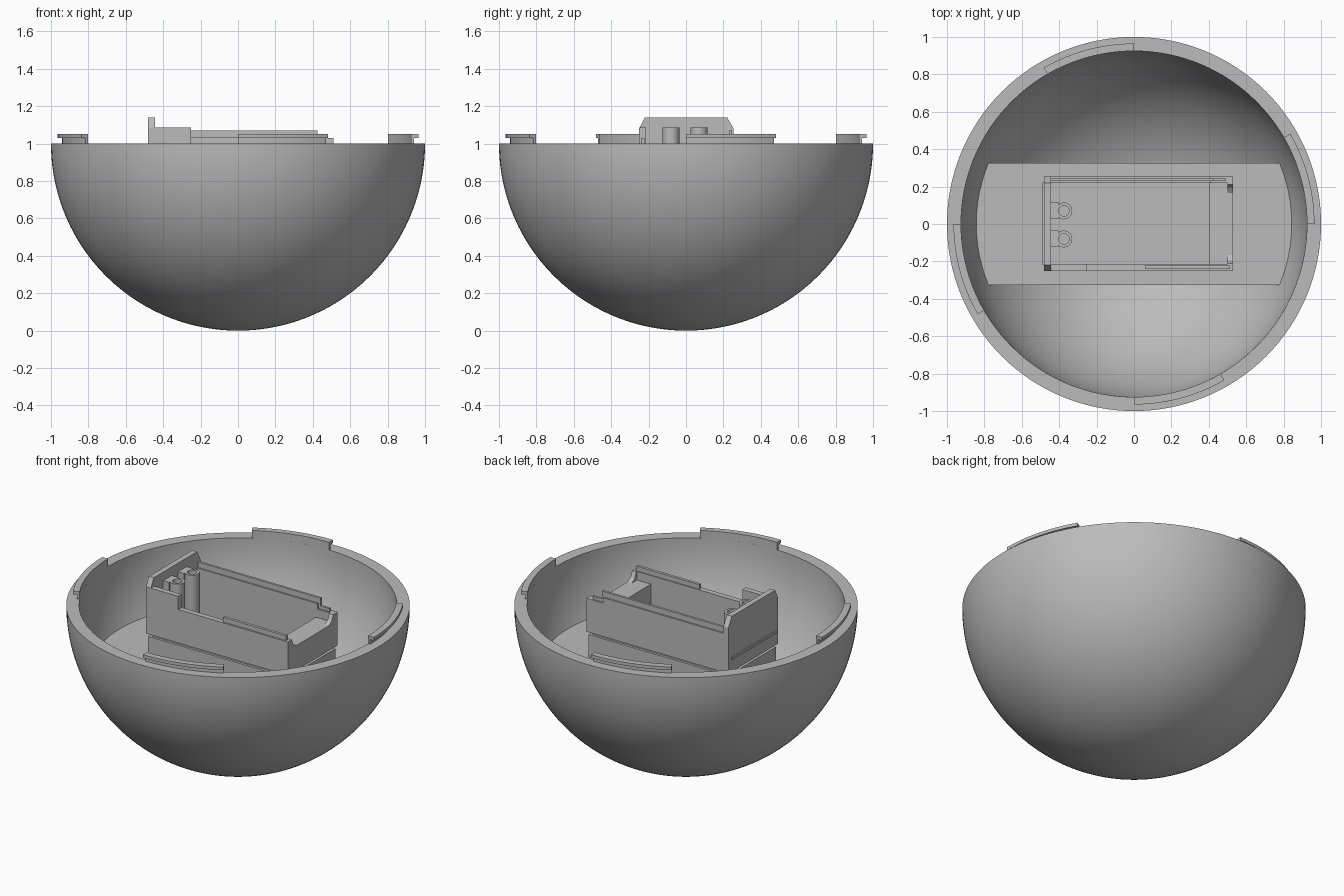
import bpy, bmesh
from math import sin, cos, pi, radians

cube = bpy.data.objects.get("Cube")
if cube:
    bpy.data.objects.remove(cube, do_unlink=True)

grey = bpy.data.materials.new("plain_grey")
grey.use_nodes = True
COLOUR = (0.5, 0.5, 0.5, 1)
grey.diffuse_color = COLOUR
grey.node_tree.nodes["Principled BSDF"].inputs["Base Color"].default_value = COLOUR


def finish(name, bm, smooth=False):
    bmesh.ops.remove_doubles(bm, verts=bm.verts, dist=0.0001)
    bmesh.ops.recalc_face_normals(bm, faces=bm.faces)
    mesh = bpy.data.meshes.new(name)
    bm.to_mesh(mesh)
    bm.free()
    mesh.materials.append(grey)
    ob = bpy.data.objects.new(name, mesh)
    bpy.context.collection.objects.link(ob)
    if smooth:
        bpy.ops.object.select_all(action='DESELECT')
        ob.select_set(True)
        bpy.context.view_layer.objects.active = ob
        bpy.ops.object.shade_smooth_by_angle(angle=radians(30))
    return ob


def lathe(profile, segments, start=0, sweep=360, centre=(0, 0)):
    """Turn a closed (radius, z) outline about a vertical axis."""
    bm = bmesh.new()
    rings = []
    for i in range(segments + 1):
        a = radians(start + sweep * i / segments)
        rings.append([bm.verts.new((centre[0] + r * cos(a), centre[1] + r * sin(a), z))
                      for r, z in profile])
    n = len(profile)
    for p, q in zip(rings, rings[1:]):
        for j in range(n):
            k = (j + 1) % n
            bm.faces.new((p[j], p[k], q[k], q[j]))
    if sweep < 360:
        bm.faces.new(rings[0])
        bm.faces.new(rings[-1])
    return bm


def prism(name, axis, outline, lo, hi):
    """Extrude a flat outline along one axis, from lo to hi."""
    place = {'x': lambda a, b, d: (d, a, b),
             'y': lambda a, b, d: (a, d, b),
             'z': lambda a, b, d: (a, b, d)}[axis]
    bm = bmesh.new()
    low = [bm.verts.new(place(a, b, lo)) for a, b in outline]
    high = [bm.verts.new(place(a, b, hi)) for a, b in outline]
    bm.faces.new(low)
    bm.faces.new(high)
    for j in range(len(low)):
        k = (j + 1) % len(low)
        bm.faces.new((low[j], low[k], high[k], high[j]))
    return finish(name, bm)


def box(name, x0, x1, y0, y1, z0, z1):
    return prism(name, 'z', [(x0, y0), (x1, y0), (x1, y1), (x0, y1)], z0, z1)


def arc(radius, top=1.0, steps=48):
    """Quarter circle from the bottom pole up to the rim, centred at z = 1."""
    return [(radius * cos(t), top + radius * sin(t))
            for t in (-pi / 2 + pi / 2 * i / steps for i in range(steps + 1))]


# Hemispherical shell
INNER = 0.925
finish("bowl_shell", lathe(arc(1.0) + arc(INNER)[::-1], 128), smooth=True)

# Four snap tabs with an outward lip on the rim
tab = [(INNER, 0.99), (0.94, 0.99), (0.94, 1.03), (0.965, 1.03), (0.965, 1.05), (INNER, 1.05)]
for i in range(4):
    finish(f"rim_tab_{i + 1}", lathe(tab, 12, 90 * i, 30), smooth=True)

# Flat platform filling the bottom of the bowl
FLOOR = 0.62
cap = [p for p in arc(INNER + 0.005) if p[1] < FLOOR - 0.01] + [(0.845, FLOOR), (0, FLOOR)]
bm = lathe(cap, 128)
bmesh.ops.remove_doubles(bm, verts=bm.verts, dist=0.0001)
for side in (1, -1):
    cut = bmesh.ops.bisect_plane(bm, geom=bm.verts[:] + bm.edges[:] + bm.faces[:],
                                 plane_co=(0, side * 0.325, 0), plane_no=(0, side, 0),
                                 clear_outer=True)
    edges = [e for e in cut["geom_cut"] if isinstance(e, bmesh.types.BMEdge)]
    bmesh.ops.holes_fill(bm, edges=edges)
finish("platform", bm, smooth=True)

# Tray extents
X0, X1, Y0, Y1 = -0.48, 0.53, -0.25, 0.255
WALL = 0.035
STEP = 0.785


def wall_ring(name, inset, z0, z1):
    """Four walls, set in from the tray outline."""
    x0, x1, y0, y1 = X0 + inset, X1 - inset, Y0 + inset, Y1 - inset
    box(name + "_front", x0, x1, y0, Y0 + WALL, z0, z1)
    box(name + "_back", x0, x1, Y1 - WALL, y1, z0, z1)
    box(name + "_left", X1 - WALL, x1, y0, y1, z0, z1)
    box(name + "_right", x0, X0 + WALL, y0, y1, z0, z1)


# Lower tray body and the undercut below the upper walls
wall_ring("lower_wall", 0.01, FLOOR, STEP - 0.02)
wall_ring("undercut", 0.025, STEP - 0.02, STEP)

# Upper tray walls
prism("front_wall", 'y', [(X0, STEP), (X1, STEP), (X1, 1.0), (-0.25, 1.0),
                          (-0.25, 1.085), (X0, 1.085)], Y0, Y0 + WALL)
prism("back_wall", 'y', [(X0, STEP), (X1, STEP), (X1, 1.0), (0.41, 1.0),
                         (0.41, 1.035), (X0, 1.035)], Y1 - WALL, Y1)
prism("tall_end_plate", 'x', [(Y0, STEP), (Y1, STEP), (Y1, 1.08), (0.22, 1.14),
                              (-0.22, 1.14), (Y0, 1.08)], X0, X0 + WALL)
prism("notched_end_wall", 'x', [(Y0, STEP), (Y1, STEP), (Y1, 1.0), (0.21, 1.0),
                                (0.195, 0.965), (0.165, 0.945), (-0.165, 0.945),
                                (-0.195, 0.965), (-0.21, 1.0), (Y0, 1.0)], 0.5, X1)
box("end_shelf", 0.4, 0.505, Y0 + WALL, Y1 - WALL, FLOOR, 0.945)

# Ridges along the wall tops and a rib on the tall end
prism("back_ridge", 'y', [(-0.445, 1.0), (0.49, 1.0), (0.49, 1.02), (0.425, 1.02),
                          (0.425, 1.07), (-0.445, 1.07)], 0.23, 0.245)
box("front_ridge", 0.06, 0.51, -0.24, -0.222, 0.99, 1.03)
box("end_rib", X0 - 0.008, X0, -0.22, 0.225, 0.865, 0.88)

# Two hollow screw posts, each joined to the tall end by a web
for name, y in (("front", -0.08), ("back", 0.07)):
    ring = [(0.028, FLOOR), (0.045, FLOOR), (0.045, 1.085), (0.028, 1.085)]
    finish(f"{name}_screw_post", lathe(ring, 32, centre=(-0.375, y)), smooth=True)
    box(f"{name}_post_web", X0 + WALL, -0.403, y - 0.044, y + 0.044, FLOOR, 1.085)
